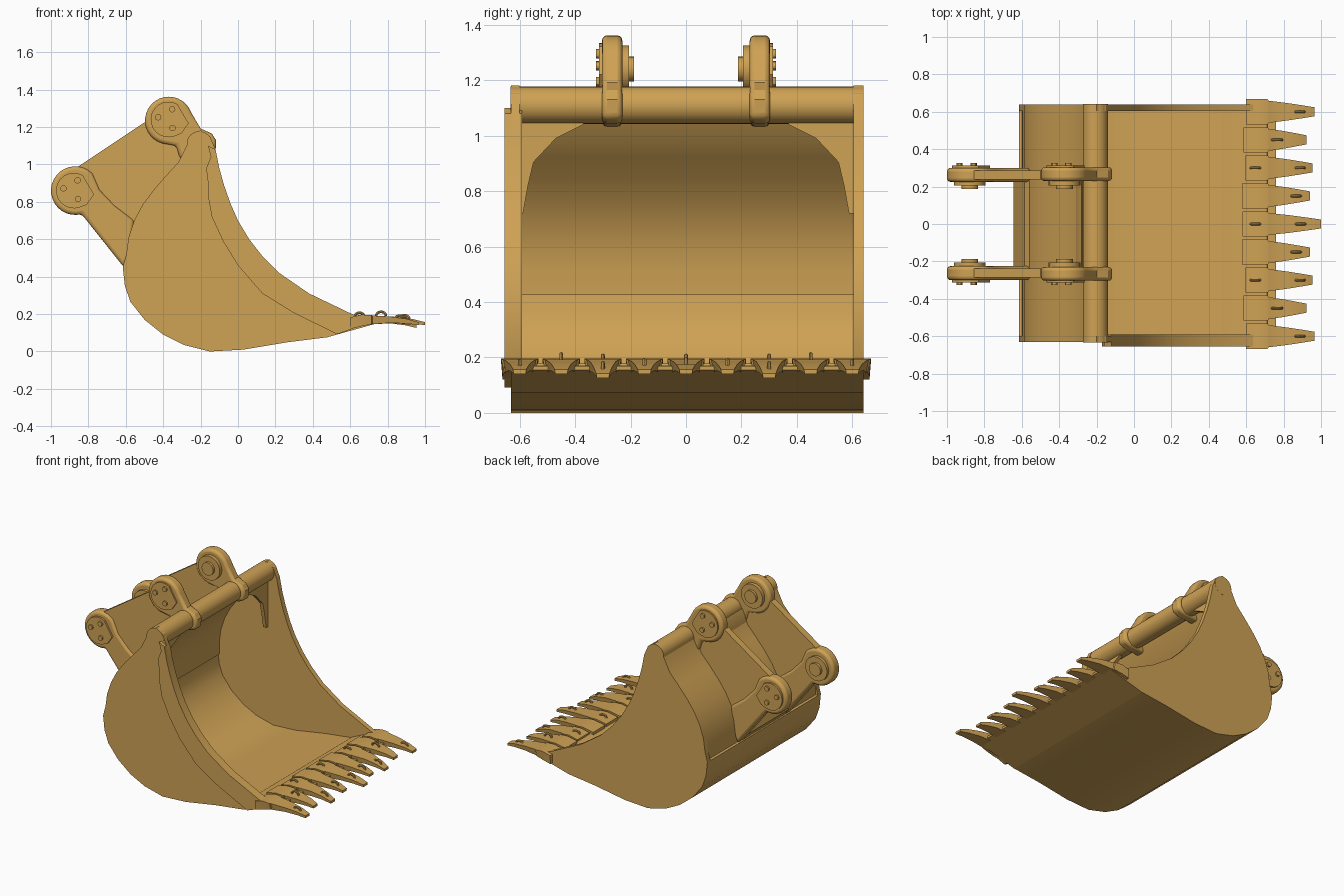
import bpy, bmesh
from math import sin, cos, radians, pi
from mathutils import Vector

if "Cube" in bpy.data.objects:
    bpy.data.objects.remove(bpy.data.objects["Cube"])

mat = bpy.data.materials.new("yellow_paint")
mat.diffuse_color = (0.62, 0.36, 0.09, 1)
mat.use_nodes = True
mat.node_tree.nodes["Principled BSDF"].inputs["Base Color"].default_value = mat.diffuse_color


def finish(name, bm, bevel=0, angle=30):
    bmesh.ops.recalc_face_normals(bm, faces=bm.faces)
    me = bpy.data.meshes.new(name)
    bm.to_mesh(me)
    bm.free()
    ob = bpy.data.objects.new(name, me)
    bpy.context.collection.objects.link(ob)
    me.materials.append(mat)
    if bevel:
        b = ob.modifiers.new("bevel", "BEVEL")
        b.width, b.segments, b.angle_limit = bevel, 3, radians(50)
    bpy.ops.object.select_all(action='DESELECT')
    ob.select_set(True)
    bpy.context.view_layer.objects.active = ob
    bpy.ops.object.shade_smooth_by_angle(angle=radians(angle))
    return ob


def prism(name, pts, a, b, axis="y", bevel=0):
    """Extrude a profile: (x,z) along y, or (y,z) along x."""
    bm = bmesh.new()
    place = (lambda p, t: (p[0], t, p[1])) if axis == "y" else (lambda p, t: (t, p[0], p[1]))
    lo = [bm.verts.new(place(p, a)) for p in pts]
    hi = [bm.verts.new(place(p, b)) for p in pts]
    bm.faces.new(lo)
    bm.faces.new(hi[::-1])
    n = len(pts)
    for i in range(n):
        j = (i + 1) % n
        bm.faces.new((lo[i], hi[i], hi[j], lo[j]))
    return finish(name, bm, bevel)


def arc(cx, cz, r, a0, a1, n):
    return [(cx + r * cos(radians(a0 + (a1 - a0) * i / n)),
             cz + r * sin(radians(a0 + (a1 - a0) * i / n))) for i in range(n + 1)]


def plate(line, t):
    """Closed section of a bent plate: line plus its inward offset."""
    inner = []
    for i, p in enumerate(line):
        d = Vector(line[min(i + 1, len(line) - 1)]) - Vector(line[max(i - 1, 0)])
        d.normalize()
        inner.append((p[0] - d.y * t, p[1] + d.x * t))
    return line + inner[::-1]


# Bent shell plates
upper = [(-.27, 1.11), (-.32, 1.01), (-.385, .94), (-.45, .865), (-.51, .785), (-.555, .70),
         (-.585, .61), (-.597, .52), (-.598, .425)]
lower = [(-.616, .45), (-.605, .35), (-.575, .265), (-.5, .17), (-.4, .09), (-.29, .035),
         (-.15, 0), (.03, .01), (.27, .05), (.47, .075), (.72, .145)]
Y0, Y1 = -.632, .64
prism("upper_back_plate", plate(upper, .028), Y0 + .002, Y1 - .002)
prism("lower_shell_plate", plate(lower, .035), Y0 + .001, Y1 - .001)
prism("cutting_lip", [(.47, .074), (.76, .155), (.76, .17), (.6, .172), (.47, .115)], Y0, Y1)

# Side plates
front_edge = [(.73, .165), (.62, .195), (.38, .31), (.22, .42), (.13, .51), (.06, .6), (0, .7),
              (-.04, .79), (-.075, .89), (-.10, .98), (-.12, 1.08)]
top_end = [(-.15, 1.15), (-.2, 1.182), (-.245, 1.165)]
side = upper[:-1] + lower + front_edge + top_end
prism("right_side_plate", side, Y0, -.60)
prism("left_side_plate", side, .605, Y1)

# Cutter strip along one side edge
inner_edge = [(-.16, 1.1), (-.145, 1.04), (-.17, .98), (-.16, .9), (-.158, .82), (-.14, .72),
              (-.08, .59), (0, .46), (.13, .31), (.3, .205), (.53, .092)]
prism("side_cutter", inner_edge + front_edge, -.655, -.592)

# Top tube
prism("top_tube", arc(-.207, 1.11, .067, 0, 348.75, 31), Y0 - .001, Y1 + .001)

# Corner gussets and lifting ears, mirrored left and right
for s, label in ((-1, "right"), (1, "left")):
    gusset = [(.62, .72), (.588, .72), (.57, .82), (.55, .905), (.47, .99), (.37, 1.04),
              (.36, 1.09), (.62, 1.09)]
    prism(label + "_gusset", [(s * y, z) for y, z in gusset], -.215, -.19, axis="x")

    prism(label + "_ear_web", [(-.86, .985), (-.5, 1.225), (-.33, 1.15), (-.3, 1.03),
                               (-.45, .84), (-.57, .66), (-.74, .8)], s * .237, s * .285)
    low = arc(-.87, .86, .13, 45, 285, 20) + [(-.61, .45), (-.575, .53), (-.555, .70),
                                              (-.66, .78), (-.74, .865)]
    prism(label + "_lower_ear", low, s * .225, s * .3, bevel=.018)
    top = arc(-.37, 1.235, .127, 20, 255, 20) + [(-.33, 1.10), (-.31, 1.03), (-.16, 1.045),
                                                 (-.12, 1.065), (-.117, 1.13), (-.14, 1.165), (-.2, 1.192)]
    prism(label + "_upper_ear", top, s * .23, s * .303, bevel=.018)

    # Pin caps with three bolts outside, round collars inside
    for tag, cx, cz in (("lower", -.878, .86), ("upper", -.372, 1.24)):
        cap = arc(cx, cz, .095, 60, 290, 14) + [(cx + .07, cz - .075), (cx + .108, cz - .02)]
        prism(f"{label}_{tag}_pin_cap", cap, s * .295, s * .313)
        for k, (bx, bz) in enumerate(((-.055, 0.012), (.02, .055), (.022, -.045))):
            prism(f"{label}_{tag}_bolt_{k}", arc(cx + bx, cz + bz, .017, 0, 330, 11),
                  s * .305, s * .325)
        prism(f"{label}_{tag}_collar", arc(cx, cz, .085, 0, 345, 23), s * .205, s * .24)
        prism(f"{label}_{tag}_pin_end", arc(cx, cz, .045, 0, 345, 23), s * .188, s * .24)

# Cross plate between the ears
prism("ear_cross_plate", [(-.645, .5), (-.605, .45), (-.575, .62), (-.56, .69), (-.585, .70)], -.23, .23)
prism("upper_cross_plate", [(-.31, 1.03), (-.27, 1.07), (-.28, 1.12), (-.30, 1.08)], -.24, .24)


def tooth(name, y, x0, tip, drop):
    """Loft rectangular stations: x, top z, bottom z, half widths above and below."""
    L = tip - .72
    st = [(x0, .182, .12, .067, .062), (.66, .197, .135, .067, .062), (.715, .194, .146, .067, .055),
          (.72, .192, .146, .059, .05), (.72 + L * .4, .186, .153 - drop * .2, .047, .041),
          (.72 + L * .75, .174 - drop * .5, .149 - drop * .6, .034, .03),
          (tip, .157 - drop, .141 - drop, .024, .022)]
    bm = bmesh.new()
    rings = [[bm.verts.new(v) for v in ((x, y - a, zt), (x, y + a, zt), (x, y + b, zb), (x, y - b, zb))]
             for x, zt, zb, a, b in st]
    for p, q in zip(rings, rings[1:]):
        for i in range(4):
            j = (i + 1) % 4
            bm.faces.new((p[i], p[j], q[j], q[i]))
    bm.faces.new(rings[0])
    bm.faces.new(rings[-1][::-1])
    finish(name, bm, angle=20)


def loop(name, x, y, z):
    """Half ring standing on a tooth."""
    bm = bmesh.new()
    rings = []
    for i in range(11):
        a = pi * i / 10
        rings.append([bm.verts.new((x + (.026 + .007 * cos(t)) * cos(a), y + .007 * sin(t),
                                    z + (.022 + .007 * cos(t)) * sin(a)))
                      for t in [2 * pi * k / 8 for k in range(8)]])
    for p, q in zip(rings, rings[1:]):
        for k in range(8):
            m = (k + 1) % 8
            bm.faces.new((p[k], p[m], q[m], q[k]))
    bm.faces.new(rings[0])
    bm.faces.new(rings[-1][::-1])
    finish(name, bm)


# Row of teeth: offset -> base x, tip x, tip droop, loop positions (x, z)
rows = {0: (.58, 1.0, 0, [(.65, .185), (.89, .172)]),
        1: (.577, .942, 0, [(.865, .17)]),
        2: (.595, .954, .015, [(.65, .185), (.885, .158)]),
        3: (.585, .922, 0, [(.765, .19)]),
        4: (.60, .965, 0, [(.885, .166)])}
for i in range(-4, 5):
    x0, tip, drop, loops = rows[abs(i)]
    tooth(f"tooth_{i + 4}", i * .15, x0, tip, drop)
    for k, (lx, lz) in enumerate(loops):
        loop(f"tooth_loop_{i + 4}_{k}", lx, i * .15, lz)
